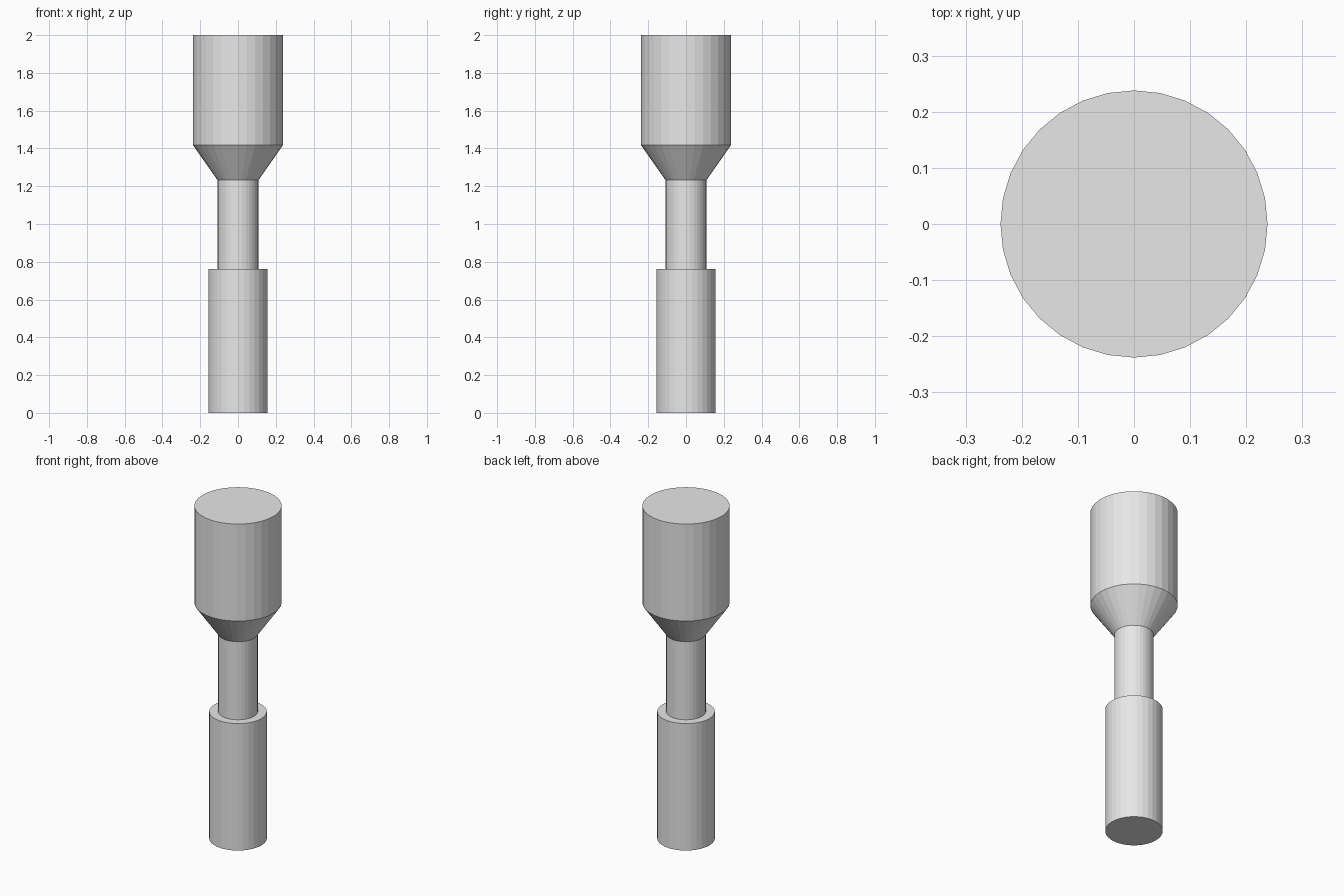
import bpy
import bmesh
from math import cos, sin, tau

SIDES = 32

cube = bpy.data.objects.get("Cube")
if cube:
    bpy.data.objects.remove(cube, do_unlink=True)

grey = bpy.data.materials.new("plain grey")
grey.use_nodes = True
colour = (0.8, 0.8, 0.8, 1.0)
grey.diffuse_color = colour
grey.node_tree.nodes["Principled BSDF"].inputs["Base Color"].default_value = colour


def turned_part(name, profile):
    """Closed solid of revolution from (radius, height) pairs, bottom to top."""
    bm = bmesh.new()
    rings = []
    for radius, z in profile:
        rings.append([bm.verts.new((radius * cos(tau * i / SIDES),
                                    radius * sin(tau * i / SIDES), z))
                      for i in range(SIDES)])
    for low, high in zip(rings, rings[1:]):
        for i in range(SIDES):
            j = (i + 1) % SIDES
            bm.faces.new((low[i], low[j], high[j], high[i]))
    bm.faces.new(rings[0][::-1])
    bm.faces.new(rings[-1])
    mesh = bpy.data.meshes.new(name)
    bm.to_mesh(mesh)
    bm.free()
    mesh.materials.append(grey)
    part = bpy.data.objects.new(name, mesh)
    bpy.context.collection.objects.link(part)
    return part


# Thick lower grip
turned_part("handle", [(0.157, 0), (0.157, 0.763)])
# Slim shaft between grip and head
turned_part("neck", [(0.108, 0.763), (0.108, 1.232)])
# Wide head with a conical underside
turned_part("head", [(0.108, 1.232), (0.238, 1.417), (0.238, 2)])
